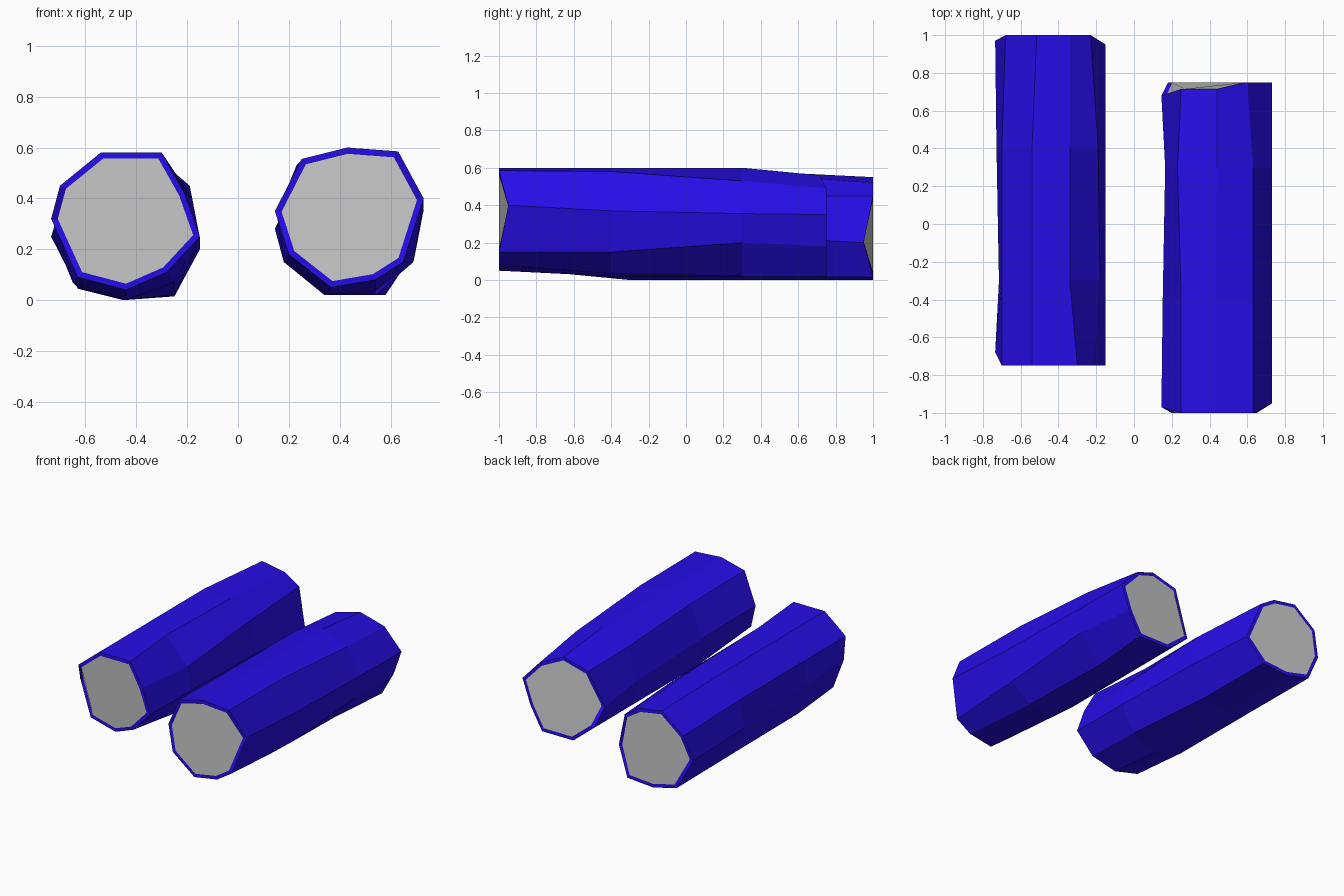
import bpy, bmesh
from mathutils import Vector, Matrix

if "Cube" in bpy.data.objects:
    bpy.data.objects.remove(bpy.data.objects["Cube"])

blue = bpy.data.materials.new("blue_bark")
blue.diffuse_color = (0.02, 0.004, 0.8, 1)
blue.use_nodes = True
blue.node_tree.nodes["Principled BSDF"].inputs["Base Color"].default_value = blue.diffuse_color

# Irregular nine-sided cross-sections (x, z) along the log, front to back
SECTIONS = [
    (-1.0, [(.145, .35), (.25, .555), (.43, .60), (.63, .585), (.73, .40),
            (.65, .15), (.54, .08), (.365, .05), (.20, .18)]),
    (-0.4, [(.152, .34), (.25, .55), (.43, .60), (.63, .58), (.73, .37),
            (.69, .15), (.54, .035), (.34, .02), (.18, .15)]),
    (0.3, [(.165, .31), (.23, .53), (.44, .60), (.63, .53), (.73, .355),
           (.70, .20), (.54, .02), (.34, .02), (.18, .15)]),
    (0.75, [(.145, .28), (.25, .51), (.44, .56), (.60, .49), (.73, .35),
            (.67, .18), (.58, .02), (.34, .02), (.18, .15)]),
]
# Corners of the end cuts that sit slightly back from the flat cut
CHIPS = {(0, 0): .03, (0, 4): .05, (3, 0): -.07, (3, 1): -.035, (3, 2): -.035}


def section(i):
    y, pts = SECTIONS[i]
    return [Vector((x, y + CHIPS.get((i, k), 0), z)) for k, (x, z) in enumerate(pts)]


def inset(ring, factor=.91):
    c = sum(ring, Vector()) / len(ring)
    return [Vector((c.x + (p.x - c.x) * factor, p.y, c.z + (p.z - c.z) * factor)) for p in ring]


def finish(bm, name, matrix, material=None):
    bmesh.ops.transform(bm, matrix=matrix, verts=bm.verts)
    mesh = bpy.data.meshes.new(name)
    bm.to_mesh(mesh)
    bm.free()
    if material:
        mesh.materials.append(material)
    bpy.context.collection.objects.link(bpy.data.objects.new(name, mesh))


def log(side, matrix):
    rings = [section(i) for i in range(4)]
    front, back = inset(rings[0]), inset(rings[3])

    # Bark: lofted skin including the rim around each cut end
    bm = bmesh.new()
    loops = [[bm.verts.new(p) for p in r] for r in [front] + rings + [back]]
    for a, b in zip(loops, loops[1:]):
        n = len(a)
        for k in range(n):
            j = (k + 1) % n
            bm.faces.new((a[k], a[j], b[j], b[k]))
    bmesh.ops.recalc_face_normals(bm, faces=bm.faces)
    # An open tube: make sure the skin faces outwards
    centre = Vector((.44, 0, .3))
    if sum(f.normal.dot(f.calc_center_median() - centre) for f in bm.faces) < 0:
        bmesh.ops.reverse_faces(bm, faces=bm.faces)
    finish(bm, side + "_log_bark", matrix, blue)

    # Grey cut wood at both ends
    for end, ring, sign in (("front", front, -1), ("back", back, 1)):
        bm = bmesh.new()
        face = bm.faces.new([bm.verts.new(p) for p in ring])
        face.normal_update()
        if face.normal.y * sign < 0:
            face.normal_flip()
        finish(bm, f"{side}_log_{end}_cut", matrix)


# The left log is the same log rolled end over end
log("right", Matrix.Identity(4))
log("left", Matrix.Translation((-.88, 0, .6)) @ Matrix.Diagonal((1, -1, -1, 1)))
